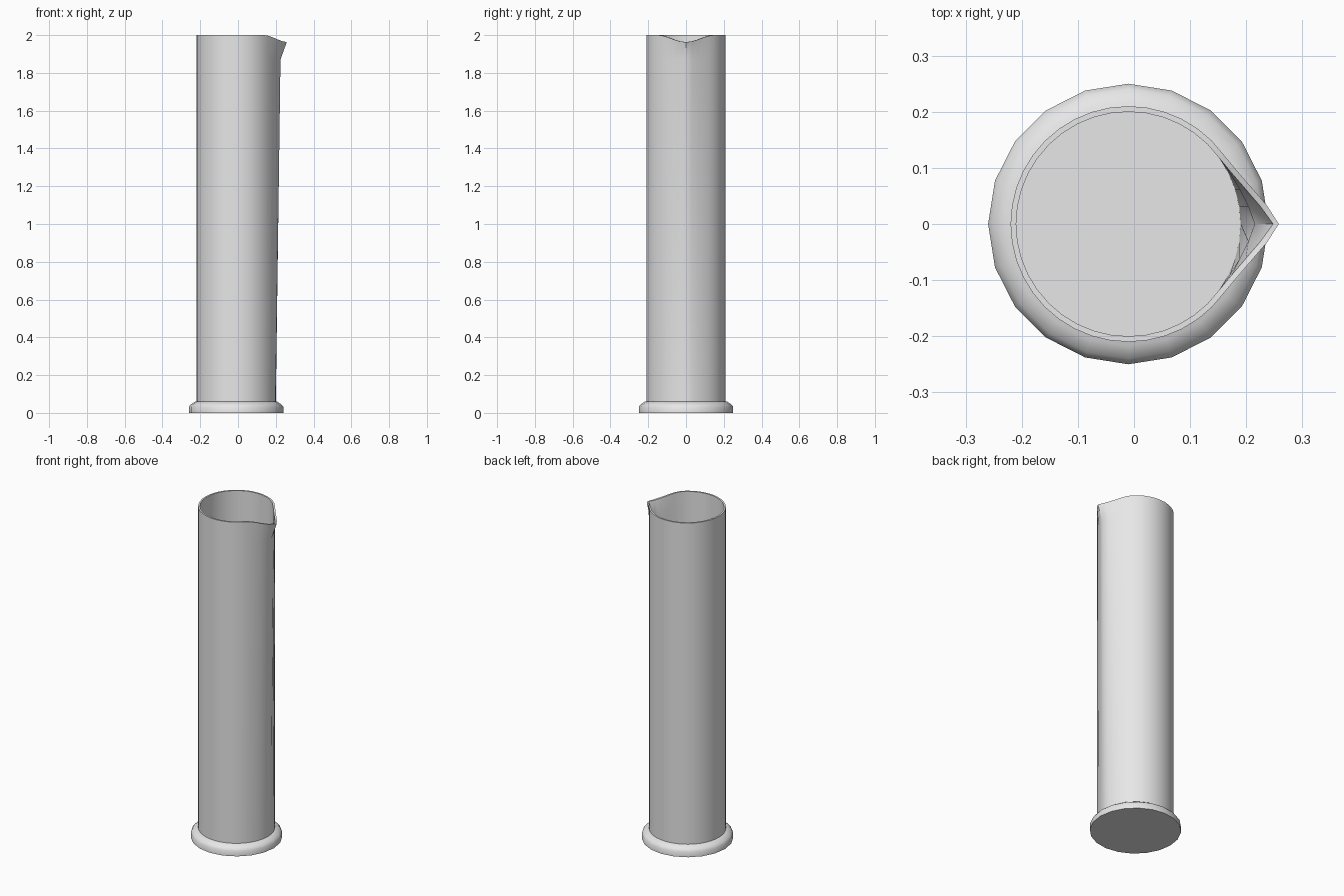
import bpy, bmesh
from math import sin, cos, pi, radians

cube = bpy.data.objects.get("Cube")
if cube:
    bpy.data.objects.remove(cube)

CENTRE_X = -0.01
HEIGHT = 2.0
FOOT_TOP = 0.06
SPOUT_ANGLE = radians(47)

glass = bpy.data.materials.new("light grey")
glass.use_nodes = True
GREY = (0.8, 0.8, 0.8, 1)
glass.diffuse_color = GREY
glass.node_tree.nodes["Principled BSDF"].inputs["Base Color"].default_value = GREY


def finish(bm, name, angle):
    bmesh.ops.recalc_face_normals(bm, faces=bm.faces)
    mesh = bpy.data.meshes.new(name)
    bm.to_mesh(mesh)
    bm.free()
    obj = bpy.data.objects.new(name, mesh)
    obj.location.x = CENTRE_X
    mesh.materials.append(glass)
    bpy.context.collection.objects.link(obj)
    bpy.context.view_layer.objects.active = obj
    obj.select_set(True)
    bpy.ops.object.shade_smooth_by_angle(angle=radians(angle))
    obj.select_set(False)


def loft(rings, name, angle):
    """Bridge closed rings of points and cap both ends."""
    bm = bmesh.new()
    loops = [[bm.verts.new(p) for p in ring] for ring in rings]
    n = len(loops[0])
    for a, b in zip(loops, loops[1:]):
        for i in range(n):
            j = (i + 1) % n
            bm.faces.new((a[i], a[j], b[j], b[i]))
    bm.faces.new(loops[0])
    bm.faces.new(loops[-1])
    finish(bm, name, angle)


def circle(radius, z, sides):
    steps = [2 * pi * i / sides for i in range(sides)]
    return [(radius * cos(t), radius * sin(t), z) for t in steps]


def spout_ring(radius, z, pull, dip=0.0, sides=40):
    """Circle whose +x side is drawn out into a pouring lip."""
    points = []
    start_x, start_y = radius * cos(SPOUT_ANGLE), radius * sin(SPOUT_ANGLE)
    for x, y, h in circle(radius, z, sides):
        if x > start_x - 0.001 and abs(y) <= start_y:
            lip = min(start_x + 0.86 * (start_y - abs(y)), radius + 0.058)
            x += max(lip - x, 0) * pull
            h -= dip * 0.5 * (1 + cos(pi * y / start_y))
        points.append((x, y, h))
    return points


# Foot: faceted disc with a sloped shoulder
foot_profile = [(0.25, 0), (0.25, 0.032), (0.24, 0.045), (0.217, FOOT_TOP)]
loft([circle(r, z, 20) for r, z in foot_profile], "foot", 50)

# Tube: outer wall, rim, inner wall and floor in one skin
OUTER, INNER, NECK = 0.21, 0.2, 1.87
loft([spout_ring(OUTER, FOOT_TOP - 0.01, 0),
      spout_ring(OUTER, NECK, 0.43),
      spout_ring(OUTER, HEIGHT, 1, 0.037),
      spout_ring(INNER, HEIGHT, 1, 0.037),
      spout_ring(INNER, NECK, 0.43),
      spout_ring(INNER, FOOT_TOP + 0.005, 0)], "tube", 35)
